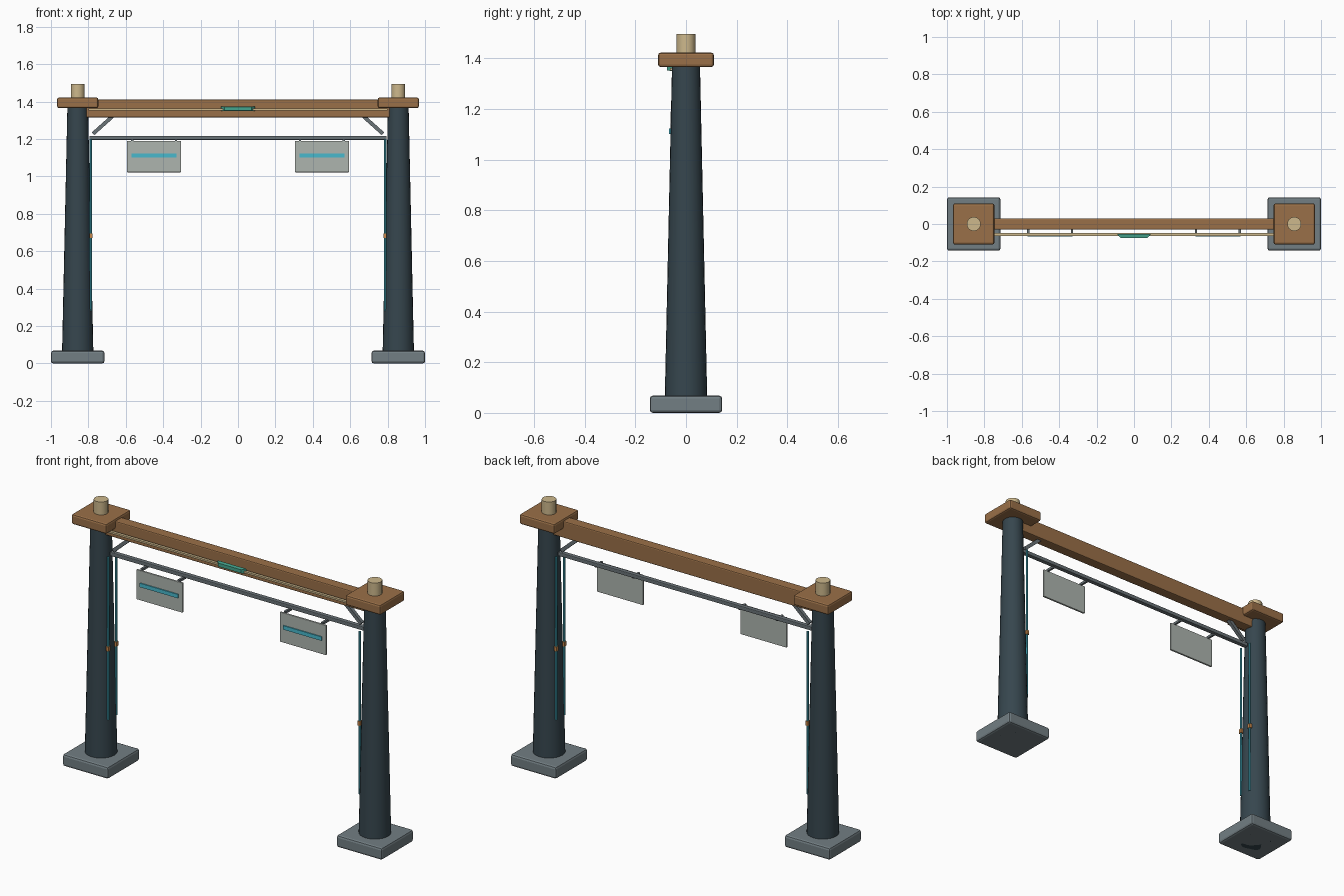
import bpy, math
from mathutils import Vector

if "Cube" in bpy.data.objects:
    bpy.data.objects.remove(bpy.data.objects["Cube"])


def mat(name, hexcol):
    def lin(c):
        c /= 255
        return c / 12.92 if c <= 0.04045 else ((c + 0.055) / 1.055) ** 2.4
    m = bpy.data.materials.new(name)
    m.diffuse_color = (lin(hexcol >> 16), lin(hexcol >> 8 & 255), lin(hexcol & 255), 1)
    m.use_nodes = True
    m.node_tree.nodes["Principled BSDF"].inputs["Base Color"].default_value = m.diffuse_color
    return m


SLATE = mat("dark_slate", 0x36464E)
STONE = mat("grey_stone", 0x727E83)
WOOD = mat("brown_wood", 0x9A7048)
TAN = mat("pale_tan", 0xCDB88C)
STEEL = mat("grey_steel", 0x6A7377)
PANEL = mat("pale_panel", 0xAEB5AF)
TEAL = mat("teal_light", 0x48B8CC)
GREEN = mat("green_lamp", 0x45A58E)
COPPER = mat("copper_clip", 0xC6864A)


def box(name, lo, hi, m, bevel=0.0):
    """Box between two corners, with an optional bevel."""
    lo, hi = Vector(lo), Vector(hi)
    bpy.ops.mesh.primitive_cube_add(size=1, location=(lo + hi) / 2)
    o = bpy.context.object
    o.name = name
    o.scale = hi - lo
    bpy.ops.object.transform_apply(location=False, rotation=False)
    o.data.materials.append(m)
    if bevel:
        b = o.modifiers.new("bevel", 'BEVEL')
        b.width, b.segments = bevel, 2
    return o


def post(name, x, y, z0, z1, r0, r1, m, sides):
    """Vertical tapered cylinder."""
    bpy.ops.mesh.primitive_cone_add(vertices=sides, radius1=r0, radius2=r1,
                                    depth=z1 - z0, location=(x, y, (z0 + z1) / 2))
    o = bpy.context.object
    o.name = name
    o.data.materials.append(m)
    bpy.ops.object.shade_smooth_by_angle(angle=math.radians(35))
    return o


for side, s in (("left", -1), ("right", 1)):
    cx = 0.857 * s
    # Column with its base, cap and top peg
    box(side + "_base", (cx - .143, -.143, 0), (cx + .143, .143, .068), STONE, .012)
    post(side + "_column", cx, 0, 0, 1.38, .085, .055, SLATE, 24)
    box(side + "_cap", (cx - .11, -.11, 1.365), (cx + .11, .11, 1.422), WOOD, .01)
    post(side + "_peg", cx, 0, 1.41, 1.495, .038, .038, TAN, 14)

    # Diagonal brace between column and beam
    a, b = Vector((.775 * s, 0, 1.225)), Vector((.67 * s, 0, 1.322))
    a.z, b.z = 1.228, 1.322
    d = b - a
    brace = box(side + "_brace", (-.01, -.01, -d.length / 2), (.01, .01, d.length / 2), STEEL)
    brace.location = (a + b) / 2
    brace.rotation_euler = d.to_track_quat('Z', 'Y').to_euler()

    # Light tubes on the inner face of the column, with clips
    for row, y in (("front", -.036), ("back", .036)):
        tx = .787 * s
        post(f"{side}_{row}_light_tube", tx, y, .28, 1.2, .006, .006, TEAL, 8)
        box(f"{side}_{row}_tube_clip", (tx - .008, y - .01, .67), (tx + .008, y + .01, .695), COPPER)

    # Hanging sign with its stripe and hangers
    px = .449 * s
    box(side + "_sign", (px - .145, -.062, 1.022), (px + .145, -.05, 1.19), PANEL, .003)
    box(side + "_sign_stripe", (px - .12, -.068, 1.1), (px + .12, -.061, 1.122), TEAL)
    for i, hx in enumerate((px - .117, px + .117)):
        box(f"{side}_sign_hanger_{i}", (hx - .006, -.056, 1.186), (hx + .006, 0, 1.2), STEEL)

# Crossbeam, lower rail and front trim strip
box("crossbeam", (-.82, -.03, 1.315), (.82, .03, 1.41), WOOD, .006)
box("lower_rail", (-.795, -.013, 1.195), (.795, .013, 1.217), STEEL, .004)
box("trim_strip", (-.8, -.064, 1.352), (.8, -.048, 1.362), TAN)

# Centre lamp: a bar whose front and ends taper
lamp = box("centre_lamp", (-.09, -.075, 1.349), (.09, -.054, 1.374), GREEN)
for v in lamp.data.vertices:
    if v.co.y < 0:
        v.co.x *= .8
        v.co.z *= .8
